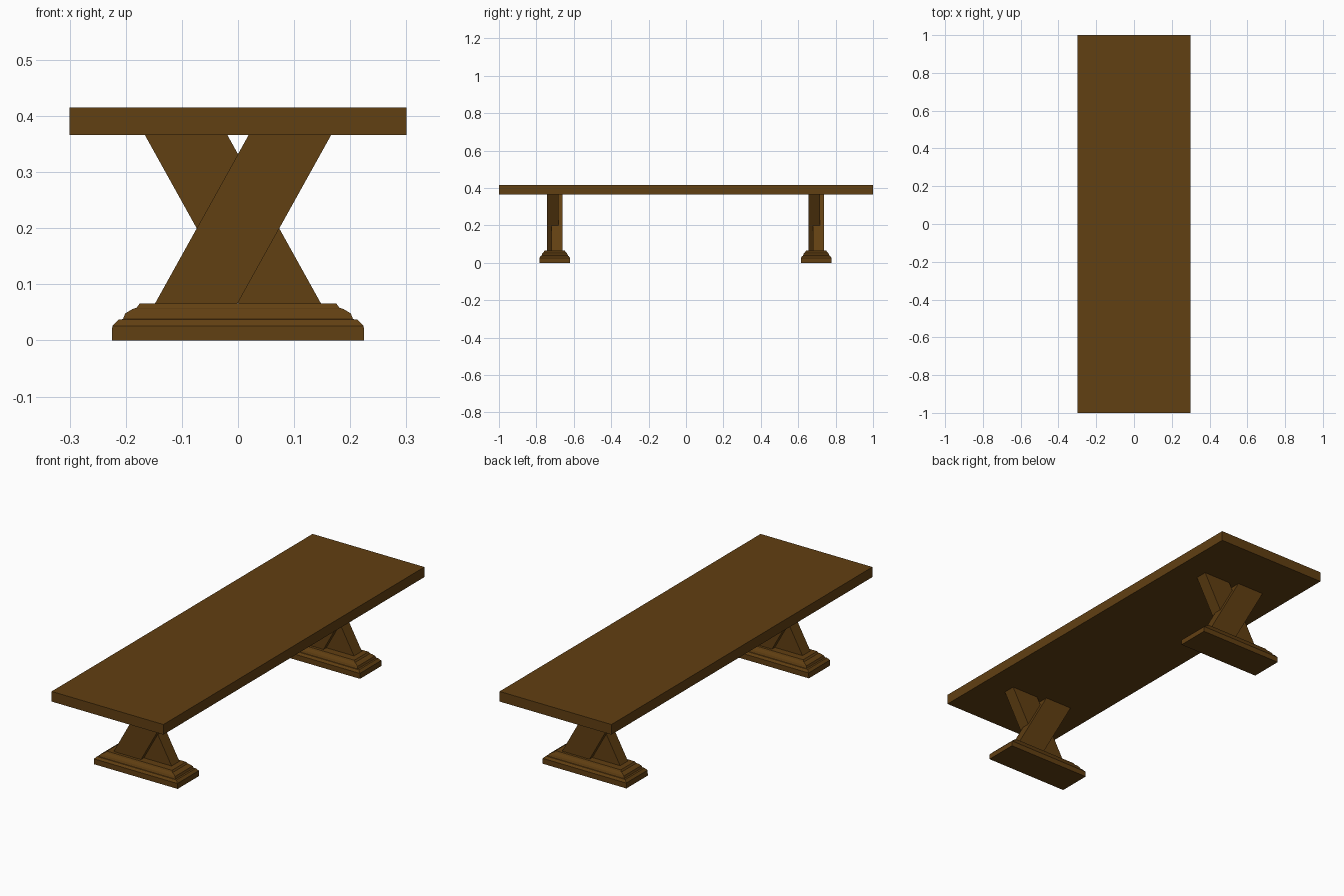
import bpy
import bmesh

default = bpy.data.objects.get("Cube")
if default:
    bpy.data.objects.remove(default, do_unlink=True)

# One dark wood colour for the whole table
wood = bpy.data.materials.new("dark brown wood")
wood.use_nodes = True
COLOUR = (0.12, 0.05, 0.006, 1)
wood.diffuse_color = COLOUR
wood.node_tree.nodes["Principled BSDF"].inputs["Base Color"].default_value = COLOUR


def loft(name, rings):
    """Join equal-length rings of points into a closed, flat-shaded solid."""
    bm = bmesh.new()
    loops = [[bm.verts.new(p) for p in ring] for ring in rings]
    n = len(loops[0])
    for a, b in zip(loops, loops[1:]):
        for i in range(n):
            j = (i + 1) % n
            bm.faces.new((a[i], a[j], b[j], b[i]))
    bm.faces.new(loops[0][::-1])
    bm.faces.new(loops[-1])
    bmesh.ops.recalc_face_normals(bm, faces=bm.faces[:])
    mesh = bpy.data.meshes.new(name)
    bm.to_mesh(mesh)
    bm.free()
    mesh.materials.append(wood)
    obj = bpy.data.objects.new(name, mesh)
    bpy.context.collection.objects.link(obj)
    return obj


def rect(x0, x1, y0, y1, z):
    return [(x0, y0, z), (x1, y0, z), (x1, y1, z), (x0, y1, z)]


# Table top
TOP_Z, UNDER_Z, FOOT_Z = 0.415, 0.366, 0.066
loft("table_top", [rect(-0.3, 0.3, -1, 1, z) for z in (UNDER_Z, TOP_Z)])

# Moulded foot profile: (half length, half width, height)
FOOT = [(0.225, 0.082, 0), (0.224, 0.082, 0.026), (0.213, 0.074, 0.037),
        (0.205, 0.071, 0.038), (0.201, 0.067, 0.048), (0.188, 0.061, 0.056),
        (0.181, 0.058, 0.058), (0.175, 0.054, FOOT_Z)]


def brace(name, side, y0, y1):
    """Slanted beam leaning towards the given side as it rises."""
    ends = ((-0.15, -0.003, FOOT_Z - 0.004), (0.02, 0.167, UNDER_Z + 0.002))
    loft(name, [rect(side * a, side * b, y0, y1, z) for a, b, z in ends])


# Two pedestals, each a foot with a pair of lapped crossing braces
for label, y in (("front", -0.702), ("back", 0.696)):
    loft(label + "_foot", [rect(-hx, hx, y - hy, y + hy, z) for hx, hy, z in FOOT])
    brace(label + "_brace_left", 1, y - 0.04, y + 0.02)
    brace(label + "_brace_right", -1, y - 0.018, y + 0.042)
